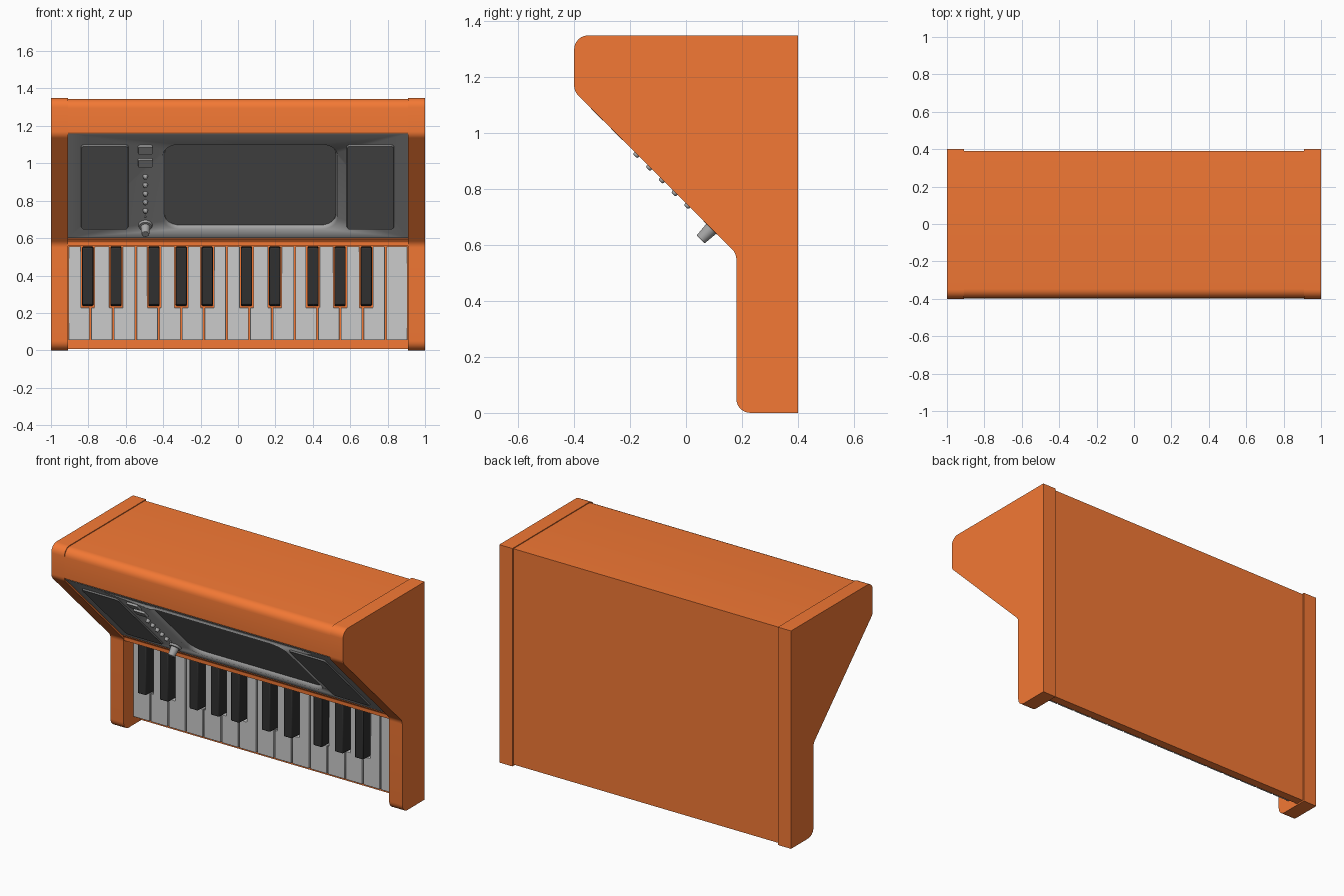
import bpy, bmesh, math
from mathutils import Matrix, Vector

if "Cube" in bpy.data.objects:
    bpy.data.objects.remove(bpy.data.objects["Cube"])


def material(name, rgb):
    m = bpy.data.materials.new(name)
    m.diffuse_color = (*rgb, 1)
    m.use_nodes = True
    m.node_tree.nodes["Principled BSDF"].inputs["Base Color"].default_value = m.diffuse_color
    return m


ORANGE = material("orange_shell", (0.9, 0.19, 0.035))
BLACK = material("black_plastic", (0.03, 0.03, 0.03))
DARK = material("dark_panel", (0.2, 0.2, 0.2))
GREY = material("grey_panel", (0.38, 0.38, 0.38))


def frame(u, v, w, origin=(0, 0, 0)):
    """Matrix whose columns are the drawing plane (u, v) and extrusion axis w."""
    m = Matrix((u, v, w)).transposed().to_4x4()
    m.translation = origin
    return m


def rounded(points, steps=6):
    """Outline from (a, b, radius) corners."""
    out, n = [], len(points)
    for i, (a, b, r) in enumerate(points):
        p = Vector((a, b))
        if r == 0:
            out.append(p)
            continue
        d1 = (Vector(points[i - 1][:2]) - p).normalized()
        d2 = (Vector(points[(i + 1) % n][:2]) - p).normalized()
        half = d1.angle(d2) / 2
        t = r / math.tan(half)
        c = p + (d1 + d2).normalized() * (r / math.sin(half))
        s, e = p + d1 * t - c, p + d2 * t - c
        sweep = math.pi - 2 * half
        for k in range(steps + 1):
            f = k / steps
            out.append(c + (s * math.sin((1 - f) * sweep) + e * math.sin(f * sweep)) / math.sin(sweep))
    return out


def rect(x0, x1, y0, y1, r=0):
    return rounded([(x0, y0, r), (x1, y0, r), (x1, y1, r), (x0, y1, r)])


def circle(x, y, r, n=20):
    return [Vector((x + r * math.cos(2 * math.pi * i / n), y + r * math.sin(2 * math.pi * i / n))) for i in range(n)]


def prism(name, outline, m, w0, w1, mat=None, taper=1.0, bevel=0):
    """Extrude an outline from w0 to w1, scaling the far end by taper."""
    lo = Vector((min(p.x for p in outline), min(p.y for p in outline)))
    hi = Vector((max(p.x for p in outline), max(p.y for p in outline)))
    c = (lo + hi) / 2
    bm = bmesh.new()
    a = [bm.verts.new(m @ Vector((p.x, p.y, w0))) for p in outline]
    b = [bm.verts.new(m @ Vector((*(c + (p - c) * taper), w1))) for p in outline]
    bm.faces.new(a[::-1])
    bm.faces.new(b)
    for i in range(len(a)):
        j = (i + 1) % len(a)
        bm.faces.new((a[i], a[j], b[j], b[i]))
    bmesh.ops.recalc_face_normals(bm, faces=bm.faces)
    me = bpy.data.meshes.new(name)
    bm.to_mesh(me)
    bm.free()
    ob = bpy.data.objects.new(name, me)
    bpy.context.collection.objects.link(ob)
    if mat:
        me.materials.append(mat)
    if bevel:
        mod = ob.modifiers.new("bevel", 'BEVEL')
        mod.width, mod.segments, mod.limit_method = bevel, 2, 'ANGLE'
    bpy.ops.object.select_all(action='DESELECT')
    ob.select_set(True)
    bpy.context.view_layer.objects.active = ob
    bpy.ops.object.shade_smooth_by_angle(angle=math.radians(30))
    return ob


S = math.sqrt(0.5)
SIDE = frame((0, 1, 0), (0, 0, 1), (1, 0, 0))
FRONT = frame((1, 0, 0), (0, 0, 1), (0, -1, 0))
PW = Vector((0, -S, -S))
SLOPE = frame((1, 0, 0), (0, -S, S), PW, Vector((0, -0.125, 0.875)) - PW * 0.01)


def v(z):
    """Height on the front view to distance along the sloped panel."""
    return (z - 0.875) / S


# End cheeks
cheek = rounded([(0.4, 0, 0), (0.4, 1.35, 0), (-0.4, 1.35, 0.05), (-0.4, 1.15, 0.05),
                 (0.18, 0.57, 0.05), (0.18, 0, 0.05)])
for side, x in (("left", -1), ("right", 0.91)):
    prism(side + "_cheek", cheek, SIDE, x, x + 0.09, ORANGE)

# Shell between the cheeks, with a pocket for the sloped panel
shell = rounded([(0.39, 0.008, 0), (0.39, 1.345, 0), (-0.397, 1.345, 0.05), (-0.397, 1.165, 0.012),
                 (-0.388, 1.152, 0), (-0.36, 1.18, 0), (0.197, 0.623, 0), (0.169, 0.595, 0),
                 (0.184, 0.578, 0.008), (0.184, 0.557, 0), (0.34, 0.557, 0), (0.34, 0.008, 0)])
prism("main_shell", shell, SIDE, -0.91, 0.91, ORANGE)

# Sloped control panel with a recessed display
panel = prism("control_panel", rect(-0.91, 0.91, v(0.593), v(1.152)), SLOPE, -0.04, 0, GREY)
window = rect(-0.395, 0.525, v(0.645), v(1.09), 0.085)
cutter = prism("display_cutter", window, SLOPE, -0.025, 0.005, GREY, 1.02)
cutter.hide_render = True
cutter.hide_viewport = True
cut = panel.modifiers.new("display", 'BOOLEAN')
cut.object, cut.operation, cut.solver = cutter, 'DIFFERENCE', 'EXACT'
prism("display", window, SLOPE, -0.026, -0.023, DARK, 0.995)

# Raised speaker plates
for side, x in (("left", -0.84), ("right", 0.58)):
    prism(side + "_speaker_plate", rect(x, x + 0.255, v(0.64), v(1.095), 0.02), SLOPE, -0.005, 0.009, DARK, 0.98)

# Buttons, indicator studs and knob
for i, z in enumerate((0.975, 1.045)):
    prism(f"button_{i}", rect(-0.535, -0.455, v(z), v(z + 0.045), 0.008), SLOPE, -0.005, 0.012, GREY, 0.92)
for i in range(5):
    prism(f"stud_{i}", circle(-0.495, v(0.925 - 0.0455 * i), 0.014), SLOPE, -0.005, 0.02, GREY, 0.75, 0.004)
prism("stud_small", circle(-0.495, v(0.708), 0.005), SLOPE, -0.005, 0.006, GREY)
prism("knob_base", circle(-0.495, v(0.662), 0.04, 32), SLOPE, -0.005, 0.012, GREY, 0.85)
prism("knob", circle(-0.495, v(0.659), 0.026, 32), SLOPE, 0, 0.064, GREY, 0.78, 0.002)

# Keys: black key offsets from the white key boundaries, repeating per octave
N, W = 15, 1.82 / 15
OFFSET = {1: -0.015, 2: 0.015, 4: -0.024, 5: 0, 6: 0.018}
edge = lambda i: -0.91 + W * i
blacks = {i: edge(i) + OFFSET[i % 7] for i in range(1, N - 1) if i % 7 in OFFSET}
Z0, Z1, NOTCH = 0.055, 0.555, 0.228

for i, x in blacks.items():
    prism(f"black_key_{i}", rect(x - 0.03, x + 0.03, 0.237, Z1), FRONT, -0.34, -0.205, BLACK, 0.96, 0.006)

# White keys, notched where a black key sits
for i in range(N):
    x0, x1 = edge(i) + 0.004, edge(i + 1) - 0.004
    pts = [(x0, Z0), (x1, Z0)]
    if i + 1 in blacks:
        xr = min(x1, blacks[i + 1] - 0.036)
        pts += [(x1, NOTCH), (xr, NOTCH), (xr, Z1)]
    else:
        pts += [(x1, Z1)]
    if i in blacks:
        xl = max(x0, blacks[i] + 0.036)
        pts += [(xl, Z1), (xl, NOTCH), (x0, NOTCH)]
    else:
        pts += [(x0, Z1)]
    prism(f"white_key_{i}", [Vector(p) for p in pts], FRONT, -0.345, -0.268, None, 1.0, 0.002)
